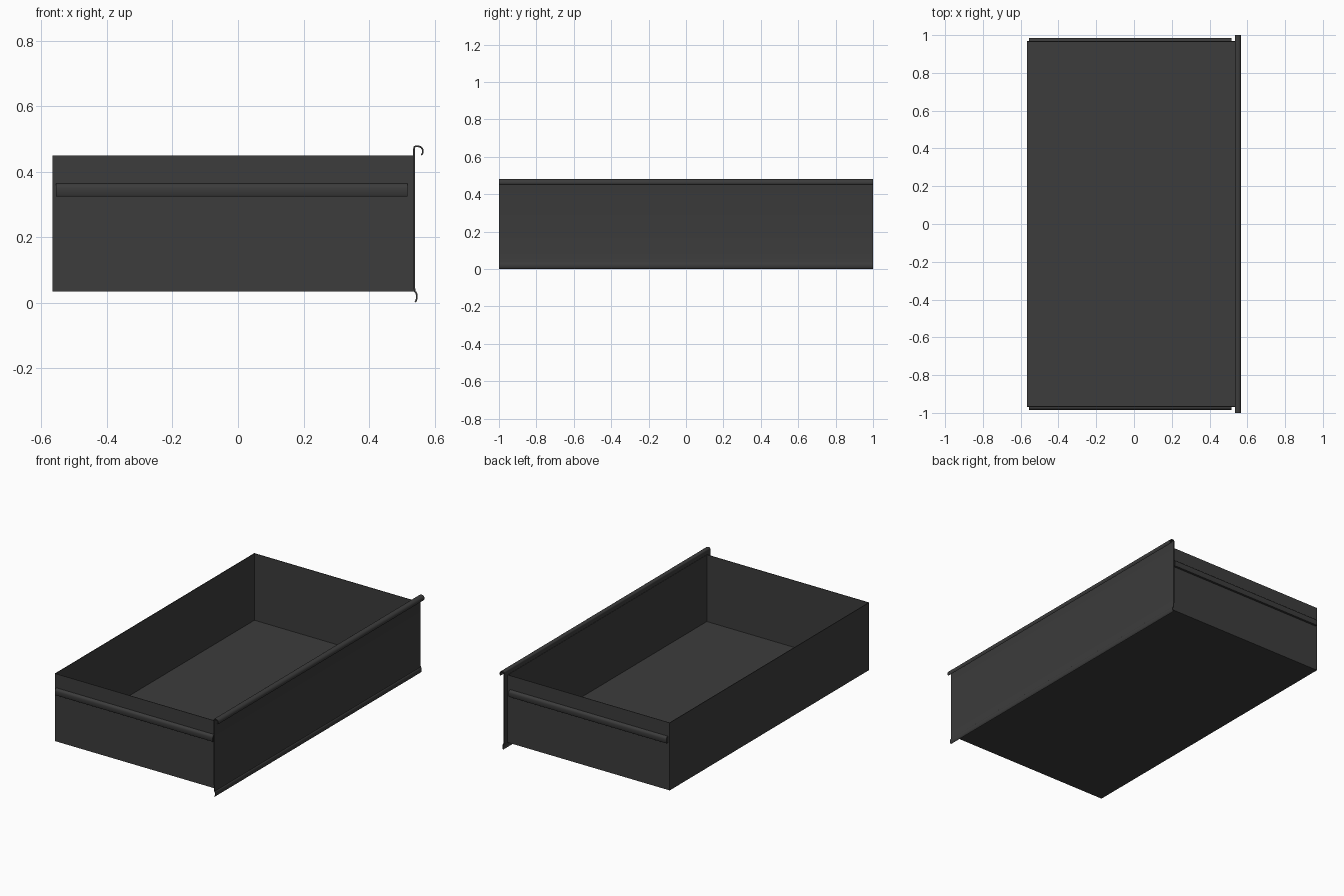
import bpy, bmesh, math

if "Cube" in bpy.data.objects:
    bpy.data.objects.remove(bpy.data.objects["Cube"])

mat = bpy.data.materials.new("dark_metal")
mat.diffuse_color = (0.045, 0.045, 0.045, 1)
mat.use_nodes = True
mat.node_tree.nodes["Principled BSDF"].inputs["Base Color"].default_value = mat.diffuse_color


def finish(name, bm, smooth=False):
    bmesh.ops.recalc_face_normals(bm, faces=bm.faces)
    mesh = bpy.data.meshes.new(name)
    bm.to_mesh(mesh)
    bm.free()
    obj = bpy.data.objects.new(name, mesh)
    bpy.context.collection.objects.link(obj)
    mesh.materials.append(mat)
    if smooth:
        bpy.ops.object.select_all(action='DESELECT')
        obj.select_set(True)
        bpy.context.view_layer.objects.active = obj
        bpy.ops.object.shade_smooth_by_angle(angle=math.radians(40))
    return obj


def arc(cx, cz, rx, rz, a0, a1, n):
    """Points on an elliptical arc, angles in degrees."""
    angles = [math.radians(a0 + (a1 - a0) * i / n) for i in range(n + 1)]
    return [(cx + rx * math.cos(a), cz + rz * math.sin(a)) for a in angles]


def sheet(name, path, y, thickness):
    """Bent sheet: an xz path of even thickness, swept from -y to y."""
    left, right = [], []
    for i, (x, z) in enumerate(path):
        ax, az = path[max(i - 1, 0)]
        bx, bz = path[min(i + 1, len(path) - 1)]
        d = math.hypot(bx - ax, bz - az)
        nx, nz = -(bz - az) / d * thickness / 2, (bx - ax) / d * thickness / 2
        left.append((x + nx, z + nz))
        right.append((x - nx, z - nz))
    bm = bmesh.new()
    rows = [[bm.verts.new((x, s * y, z)) for x, z in side]
            for s in (-1, 1) for side in (left, right)]
    l0, r0, l1, r1 = rows
    for i in range(len(path) - 1):
        for a, b in ((l0, l1), (r0, r1), (l0, r0), (l1, r1)):
            bm.faces.new((a[i], a[i + 1], b[i + 1], b[i]))
    for i in (0, -1):
        bm.faces.new((l0[i], r0[i], r1[i], l1[i]))
    return finish(name, bm, True)


# Open tray: box with its top face inset and pushed down to the floor
X0, X1, Y, Z0, Z1, T = -0.567, 0.537, 0.968, 0.035, 0.45, 0.005
bm = bmesh.new()
bmesh.ops.create_cube(bm, size=1)
for v in bm.verts:
    v.co = (X0 if v.co.x < 0 else X1, math.copysign(Y, v.co.y), Z0 if v.co.z < 0 else Z1)
bm.normal_update()
top = max(bm.faces, key=lambda f: f.calc_center_median().z)
bmesh.ops.inset_region(bm, faces=[top], thickness=T)
inner = bmesh.ops.extrude_discrete_faces(bm, faces=[top])["faces"][0]
for v in inner.verts:
    v.co.z = Z0 + T
finish("drawer_tray", bm)

# Front panel with a hooked grip on top and a small curl at the bottom
path = (arc(0.539, 0.019, 0.007, 0.016, -80, 80, 8)
        + [(0.5385, 0.045), (0.5375, 0.09), (0.5375, 0.472)]
        + arc(0.5425, 0.472, 0.005, 0.006, 150, 90, 3)
        + arc(0.550, 0.463, 0.0145, 0.015, 90, -50, 10))
sheet("front_panel", path, 1.0, 0.005)

# Side runners: rounded rails on both tray sides
profile = [(Y - 0.002, 0.365)] + arc(0.970, 0.350, 0.014, 0.015, 90, 0, 6) \
    + [(0.984, 0.329), (0.981, 0.325), (Y - 0.002, 0.325)]
for s, name in ((-1, "right_runner"), (1, "left_runner")):
    bm = bmesh.new()
    a = [bm.verts.new((-0.555, s * y, z)) for y, z in profile]
    b = [bm.verts.new((0.517, s * y, z)) for y, z in profile]
    n = len(a)
    bm.faces.new(a)
    bm.faces.new(b)
    for i in range(n):
        j = (i + 1) % n
        bm.faces.new((a[i], a[j], b[j], b[i]))
    finish(name, bm, True)
